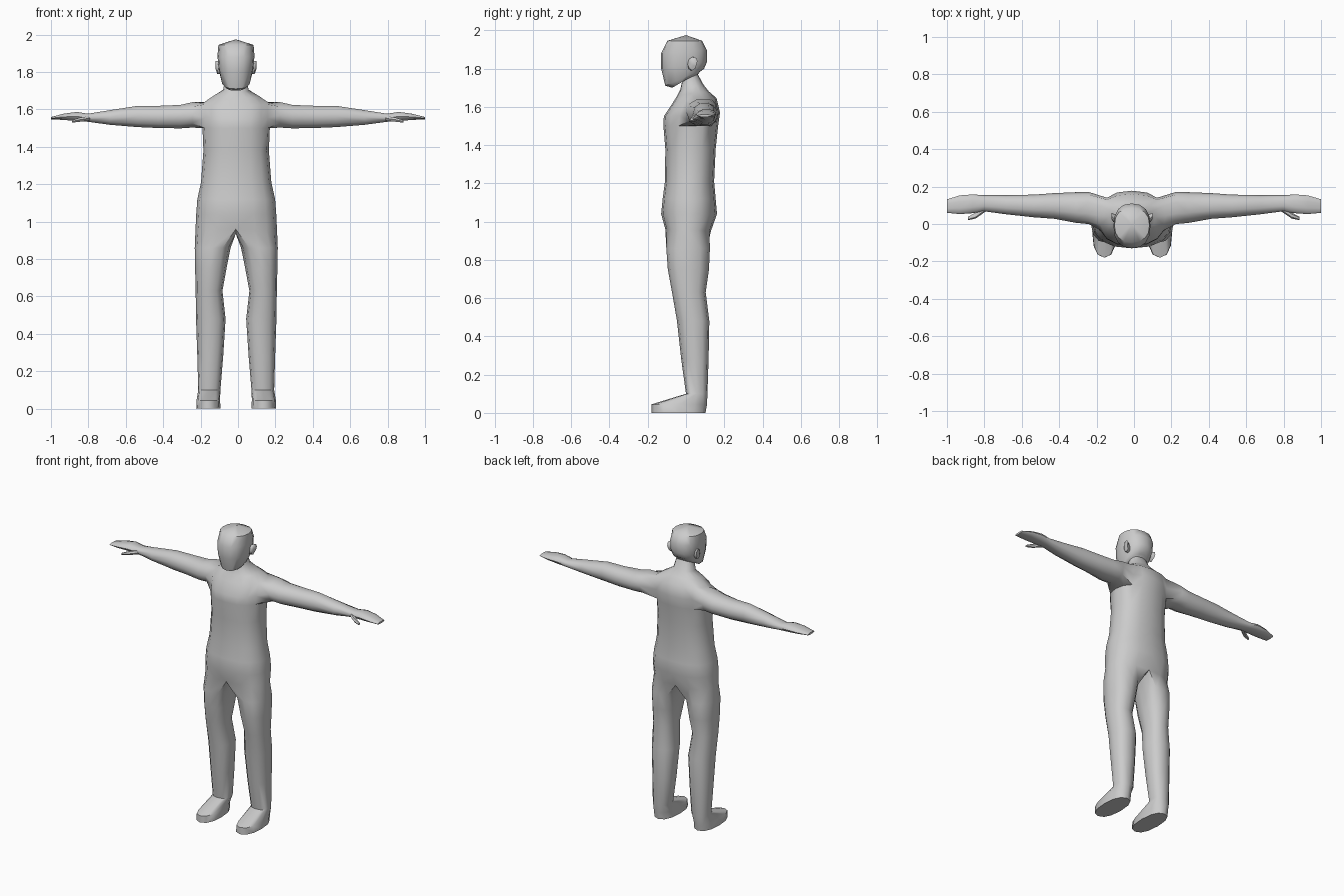
import bpy, bmesh, math

if "Cube" in bpy.data.objects:
    bpy.data.objects.remove(bpy.data.objects["Cube"])

mat = bpy.data.materials.new("plain grey")
mat.diffuse_color = (0.6, 0.6, 0.6, 1)
mat.use_nodes = True
mat.node_tree.nodes["Principled BSDF"].inputs["Base Color"].default_value = mat.diffuse_color


def spow(v, p):
    return math.copysign(abs(v) ** p, v)


def half_ring(bm, hw, yf, zf, yb, zb, p=0.85):
    """Nine points from front centre round the side to back centre, tilted front to back."""
    out = []
    for i in range(9):
        t = math.radians(-90 + 22.5 * i)
        s = spow(math.sin(t), p)
        f = (s + 1) / 2
        x = 0 if i in (0, 8) else hw * abs(math.cos(t)) ** p
        out.append(bm.verts.new((x, yf + (yb - yf) * f, zf + (zb - zf) * f)))
    return out


def leg_ring(bm, z, xi, xo, yf, yb, p=0.85):
    out = []
    for i in range(12):
        t = math.radians((i - 4) * 30)
        out.append(bm.verts.new(((xi + xo) / 2 + (xo - xi) / 2 * spow(math.cos(t), p),
                                 (yf + yb) / 2 + (yb - yf) / 2 * spow(math.sin(t), p), z)))
    return out


def side_ring(bm, x, yf, yb, zb, zt, n=10, start=216, p=0.9):
    """Closed ring in a plane of constant x."""
    out = []
    for i in range(n):
        t = math.radians(start + i * 360 / n)
        out.append(bm.verts.new((x, (yf + yb) / 2 + (yb - yf) / 2 * spow(math.cos(t), p),
                                 (zb + zt) / 2 + (zt - zb) / 2 * spow(math.sin(t), p))))
    return out


def bridge(bm, a, b, closed=True, skip=()):
    n = len(a)
    for i in range(n if closed else n - 1):
        if i not in skip:
            j = (i + 1) % n
            bm.faces.new((a[i], a[j], b[j], b[i]))


def loft(bm, rings, cap_end=True):
    for a, b in zip(rings, rings[1:]):
        bridge(bm, a, b)
    if cap_end:
        bm.faces.new(rings[-1])


def finish(bm, name, angle=50):
    """Mirror the half model, weld the middle, and make the object."""
    dup = bmesh.ops.duplicate(bm, geom=bm.verts[:] + bm.edges[:] + bm.faces[:])["geom"]
    for v in dup:
        if isinstance(v, bmesh.types.BMVert):
            v.co.x *= -1
    bmesh.ops.reverse_faces(bm, faces=[f for f in dup if isinstance(f, bmesh.types.BMFace)])
    bmesh.ops.remove_doubles(bm, verts=bm.verts[:], dist=1e-4)
    bmesh.ops.recalc_face_normals(bm, faces=bm.faces[:])
    # the trunk sits slightly off centre between the fingertips
    for v in bm.verts:
        v.co.x -= 0.012 * (1 - min(1, abs(v.co.x)))
    me = bpy.data.meshes.new(name)
    bm.to_mesh(me)
    bm.free()
    me.materials.append(mat)
    ob = bpy.data.objects.new(name, me)
    bpy.context.collection.objects.link(ob)
    bpy.ops.object.select_all(action='DESELECT')
    ob.select_set(True)
    bpy.context.view_layer.objects.active = ob
    bpy.ops.object.shade_smooth_by_angle(angle=math.radians(angle))
    return ob


# Body: trunk, neck and head as half width, front y, front z, back y, back z
bm = bmesh.new()
trunk = [half_ring(bm, *r) for r in (
    (0.218, -0.108, 0.96, 0.130, 0.95),
    (0.214, -0.130, 1.04, 0.162, 1.04),
    (0.208, -0.122, 1.12, 0.155, 1.12),
    (0.188, -0.110, 1.21, 0.147, 1.21),
    (0.175, -0.108, 1.38, 0.155, 1.38),
    (0.180, -0.118, 1.50, 0.168, 1.50),   # armpit
    (0.180, -0.116, 1.55, 0.178, 1.57),
    (0.180, -0.070, 1.62, 0.160, 1.645),  # shoulder top
    (0.125, -0.045, 1.66, 0.120, 1.68),
    (0.068, -0.030, 1.69, 0.092, 1.715),  # neck
    (0.060, -0.020, 1.735, 0.062, 1.77),
    (0.066, -0.072, 1.70, 0.075, 1.785),  # under the jaw
    (0.078, -0.108, 1.71, 0.095, 1.80),
    (0.093, -0.130, 1.80, 0.110, 1.835),
    (0.099, -0.130, 1.88, 0.110, 1.895),
    (0.094, -0.098, 1.945, 0.085, 1.945),
)]
for k, (a, b) in enumerate(zip(trunk, trunk[1:])):
    bridge(bm, a, b, closed=False, skip=(3, 4, 5) if k in (5, 6) else ())
crown = bm.verts.new((0, 0.0, 1.975))
for a, b in zip(trunk[-1], trunk[-1][1:]):
    bm.faces.new((a, b, crown))

# Legs and feet grow from the hip ring and the crotch line
crotch = [bm.verts.new((0, y, 0.935)) for y in (0.085, 0.01, -0.065)]
legs = [trunk[0] + crotch] + [leg_ring(bm, *r) for r in (
    (0.86, 0.028, 0.222, -0.103, 0.125),
    (0.75, 0.050, 0.220, -0.095, 0.120),
    (0.63, 0.072, 0.217, -0.073, 0.103),
    (0.48, 0.055, 0.215, -0.047, 0.122),
    (0.28, 0.068, 0.208, -0.025, 0.118),
    (0.10, 0.083, 0.203, 0.000, 0.112),
    (0.045, 0.085, 0.212, -0.180, 0.110),
    (0.0, 0.082, 0.214, -0.180, 0.102),
)]
loft(bm, legs)

# Arms and hands grow from the opening in the shoulder
lo, mid, hi = trunk[5:8]
opening = lo[3:7] + [mid[6]] + hi[6:2:-1] + [mid[3]]
arms = [opening] + [side_ring(bm, *r) for r in (
    (0.235, 0.000, 0.172, 1.500, 1.642),
    (0.30, 0.006, 0.170, 1.496, 1.627),
    (0.42, 0.028, 0.165, 1.498, 1.622),
    (0.53, 0.036, 0.157, 1.503, 1.622),
    (0.68, 0.052, 0.154, 1.516, 1.598),
    (0.80, 0.068, 0.154, 1.533, 1.578),
    (0.86, 0.058, 0.158, 1.537, 1.588),
    (0.93, 0.053, 0.153, 1.543, 1.578),
    (1.00, 0.060, 0.132, 1.547, 1.560),
)]
loft(bm, arms)
finish(bm, "body")

# Thumbs
bm = bmesh.new()
loft(bm, [side_ring(bm, x, y - r, y + r, z - r * 0.8, z + r * 0.8, 6, 0, 1) for x, y, z, r in (
    (0.79, 0.085, 1.553, 0.018), (0.845, 0.045, 1.545, 0.016), (0.885, 0.030, 1.536, 0.009))])
finish(bm, "thumbs")

# Ears
bm = bmesh.new()
loft(bm, [side_ring(bm, *r, 8, 0, 1) for r in (
    (0.075, 0.005, 0.045, 1.79, 1.850),
    (0.100, 0.010, 0.055, 1.79, 1.860),
    (0.109, 0.025, 0.060, 1.815, 1.860))])
finish(bm, "ears")
